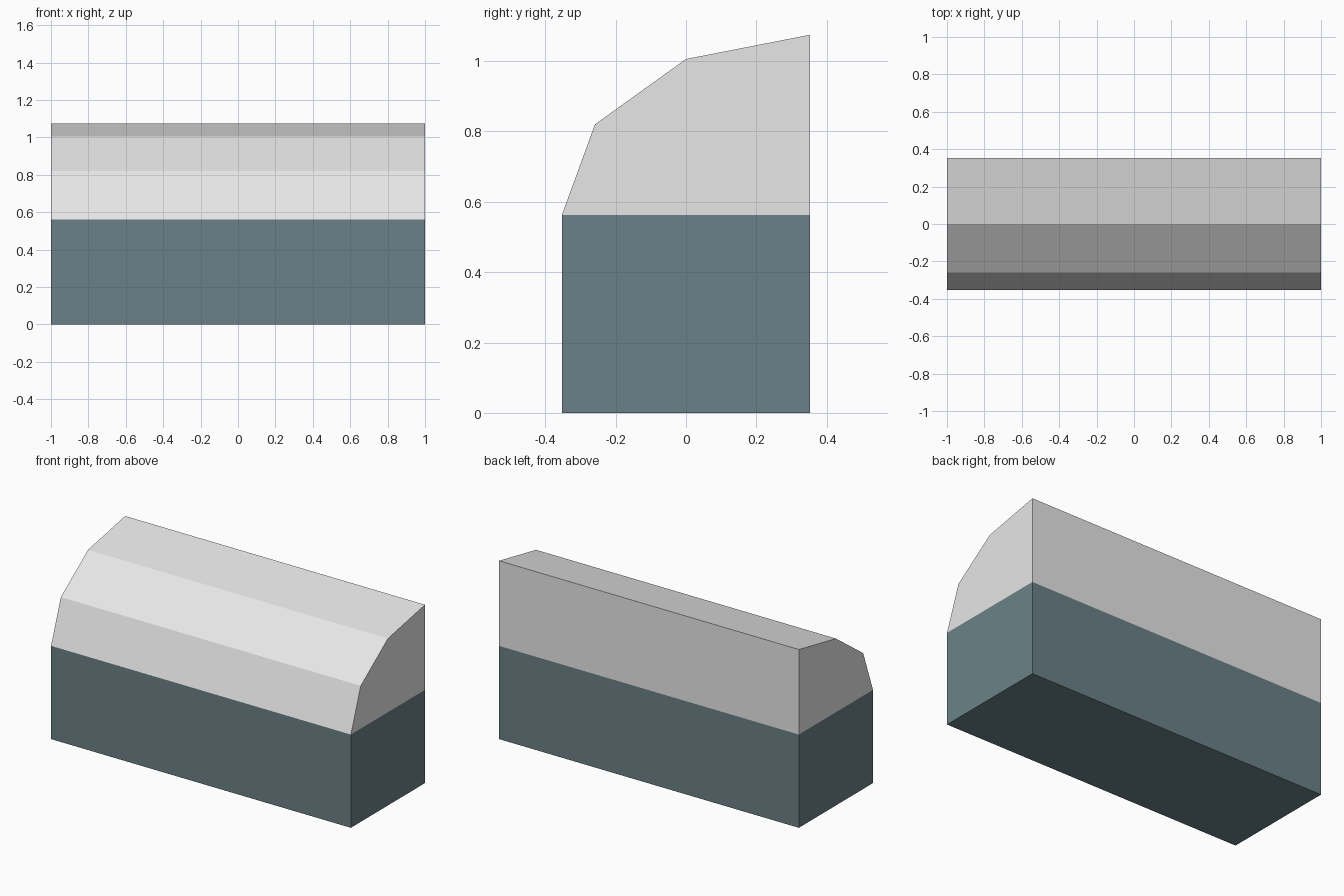
import bpy

if "Cube" in bpy.data.objects:
    bpy.data.objects.remove(bpy.data.objects["Cube"])

HALF_LENGTH = 1.0


def material(name, color):
    mat = bpy.data.materials.new(name)
    mat.diffuse_color = (*color, 1.0)
    mat.use_nodes = True
    mat.node_tree.nodes["Principled BSDF"].inputs["Base Color"].default_value = mat.diffuse_color
    return mat


def prism(name, profile, caps, skip_edges, mat):
    """Sweep a (y, z) outline along x, leaving out hidden joint edges."""
    n = len(profile)
    verts = [(x, y, z) for x in (-HALF_LENGTH, HALF_LENGTH) for y, z in profile]
    faces = [(i, i + n, (i + 1) % n + n, (i + 1) % n)
             for i in range(n) if i not in skip_edges]
    if caps:
        faces += [tuple(range(n)), tuple(reversed(range(n, 2 * n)))]
    # Outline runs counter-clockwise seen from +x, so flip to face outward
    faces = [tuple(reversed(f)) for f in faces]
    mesh = bpy.data.meshes.new(name)
    mesh.from_pydata(verts, [], faces)
    mesh.materials.append(mat)
    mesh.update()
    obj = bpy.data.objects.new(name, mesh)
    bpy.context.collection.objects.link(obj)
    return obj


teal = material("slate teal", (0.147, 0.222, 0.242))
grey = material("light grey", (0.80, 0.80, 0.80))

D = 0.353       # half depth
SEAM = 0.562    # height where the colour changes

# Lower block, open at the joint
prism("lower_block", [(-D, 0), (D, 0), (D, SEAM), (-D, SEAM)], True, {2}, teal)

# Faceted half-arch top, open at the joint
prism("arched_top",
      [(-D, SEAM), (D, SEAM), (D, 1.075), (0, 1.006), (-0.259, 0.82)],
      True, {0}, grey)
